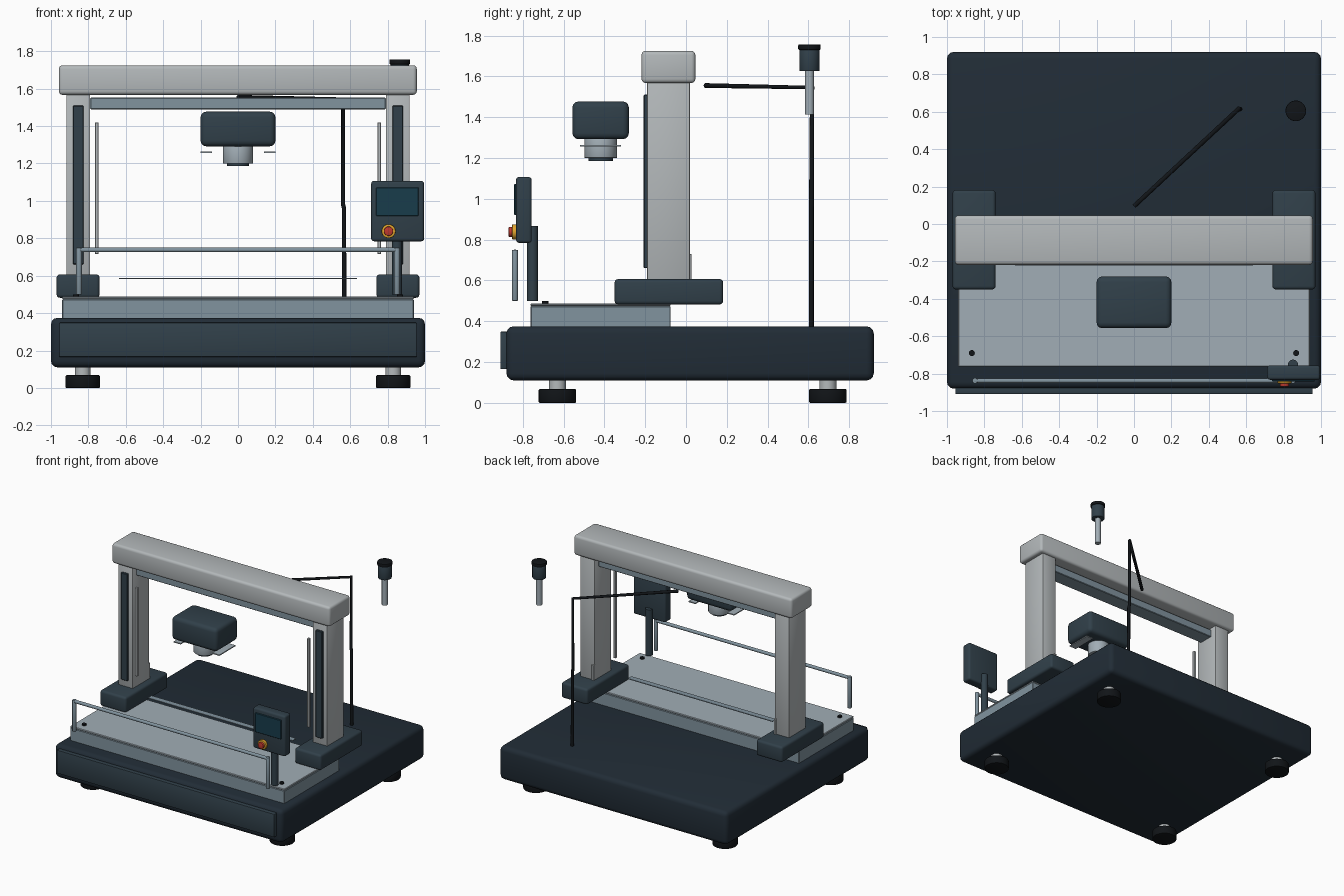
import bpy, bmesh, math
from mathutils import Vector

if "Cube" in bpy.data.objects:
    bpy.data.objects.remove(bpy.data.objects["Cube"])


def mat(name, r, g, b):
    m = bpy.data.materials.new(name)
    m.diffuse_color = (*[(c / 255) ** 2.2 for c in (r, g, b)], 1)
    m.use_nodes = True
    m.node_tree.nodes["Principled BSDF"].inputs["Base Color"].default_value = m.diffuse_color
    return m


DARK = mat("dark_base", 38, 48, 57)
CHAR = mat("charcoal", 52, 66, 75)
BLACK = mat("rubber", 24, 27, 30)
LIGHT = mat("light_grey", 178, 183, 185)
STEEL = mat("blue_steel", 128, 146, 157)
PLATE = mat("plate_grey", 160, 172, 180)
SCREEN = mat("screen_teal", 30, 62, 76)
RED = mat("red", 190, 60, 50)
YELLOW = mat("yellow", 225, 165, 50)


def finish(bm, name, material):
    me = bpy.data.meshes.new(name)
    bm.to_mesh(me)
    bm.free()
    ob = bpy.data.objects.new(name, me)
    bpy.context.collection.objects.link(ob)
    me.materials.append(material)
    bpy.ops.object.select_all(action='DESELECT')
    ob.select_set(True)
    bpy.context.view_layer.objects.active = ob
    bpy.ops.object.shade_smooth_by_angle(angle=math.radians(35))
    return ob


def box(name, x, y, z, material, bevel=0.0, seg=3):
    """Box from (min, max) ranges with rounded edges."""
    bm = bmesh.new()
    bmesh.ops.create_cube(bm, size=1)
    for v in bm.verts:
        v.co = Vector([(r[0] + r[1]) / 2 + c * (r[1] - r[0])
                       for r, c in zip((x, y, z), v.co)])
    if bevel:
        bmesh.ops.bevel(bm, geom=bm.edges[:], offset=bevel, segments=seg,
                        profile=0.5, affect='EDGES')
    return finish(bm, name, material)


def rod(name, a, b, r, material, bevel=0.0, sides=32):
    """Cylinder from point a to point b."""
    a, b = Vector(a), Vector(b)
    bm = bmesh.new()
    bmesh.ops.create_cone(bm, cap_ends=True, segments=sides,
                          radius1=r, radius2=r, depth=(b - a).length)
    if bevel:
        rims = [e for e in bm.edges if abs(e.verts[0].co.z - e.verts[1].co.z) < 1e-5]
        bmesh.ops.bevel(bm, geom=rims, offset=bevel, segments=2,
                        profile=0.5, affect='EDGES')
    q = Vector((0, 0, 1)).rotation_difference(b - a)
    for v in bm.verts:
        v.co = q @ v.co + (a + b) / 2
    return finish(bm, name, material)


def tube(name, points, r, material):
    """Round tube along a polyline."""
    cu = bpy.data.curves.new(name, 'CURVE')
    cu.dimensions = '3D'
    cu.bevel_depth = r
    cu.bevel_resolution = 3
    cu.use_fill_caps = True
    sp = cu.splines.new('POLY')
    sp.points.add(len(points) - 1)
    for p, co in zip(sp.points, points):
        p.co = (*co, 1)
    cu.materials.append(material)
    ob = bpy.data.objects.new(name, cu)
    bpy.context.collection.objects.link(ob)
    return ob


def side(s, lo, hi):
    return tuple(sorted((s * lo, s * hi)))


# base cabinet and front panel
box("base", (-1, 1), (-0.88, 0.92), (0.11, 0.375), DARK, 0.035)
box("front_panel", (-0.955, 0.955), (-0.91, -0.87), (0.165, 0.35), CHAR, 0.006, 2)

# worktable
box("table_body", (-0.94, 0.94), (-0.762, -0.075), (0.37, 0.475), STEEL, 0.004, 1)
box("table_top", (-0.94, 0.94), (-0.762, -0.075), (0.475, 0.488), PLATE, 0.004, 1)

for s, n in ((-1, "left"), (1, "right")):
    # levelling feet
    for y, m in ((-0.63, "front"), (0.695, "back")):
        rod(f"foot_{m}_{n}", (s * .83, y, 0), (s * .83, y, .068), .092, BLACK, .006)
        rod(f"foot_stem_{m}_{n}", (s * .83, y, .06), (s * .83, y, .125), .042, LIGHT)
    # gantry columns
    box(f"column_foot_{n}", side(s, .74, .97), (-.35, .182), (.482, .607), CHAR, .018)
    box(f"column_{n}", side(s, .79, .918), (-.192, .02), (.6, 1.58), LIGHT, .008, 2)
    box(f"column_rail_{n}", side(s, .825, .883), (-.208, -.185), (.66, 1.51), CHAR, .004, 1)
    box(f"light_curtain_{n}", side(s, .745, .765), (-.2, -.18), (.715, 1.42), LIGHT, .003, 1)
    box(f"cable_clip_{n}", side(s, .79, .81), (.01, .028), (.6, .73), LIGHT, .003, 1)
    # table screw
    rod(f"table_screw_{n}", (s * .867, -.69, .48), (s * .867, -.69, .499), .016, BLACK)
    # lamp tab beside the lens
    box(f"lamp_tab_{n}", side(s, .14, .2), (-.52, -.318), (1.256, 1.264), PLATE)

# gantry beam, under-rail, and scan strip
box("beam", (-.958, .956), (-.218, .046), (1.567, 1.725), LIGHT, .02)
box("beam_rail", (-.79, .79), (-.15, -.03), (1.49, 1.552), STEEL, .004, 1)
box("scan_strip", (-.635, .635), (-.222, -.178), (.582, .588), STEEL)

# inspection head and lens
box("camera_head", (-.2, .2), (-.557, -.28), (1.292, 1.477), CHAR, .03)
rod("lens_barrel", (0, -.418, 1.2), (0, -.418, 1.3), .08, PLATE, .004, 48)
rod("lens_tip", (0, -.418, 1.186), (0, -.418, 1.205), .06, CHAR, 0, 48)

# front guard rail
G = -.838
tube("guard_rail", [(-.85, G, .738), (.85, G, .738)], .013, STEEL)
for s, n in ((-1, "left"), (1, "right")):
    rod(f"guard_post_{n}", (s * .85, G, .5), (s * .85, G, .75), .015, STEEL, .003, 20)

# control pendant
rod("pendant_post", (.85, -.752, .5), (.85, -.752, .867), .027, CHAR)
box("pendant_box", (.712, .995), (-.833, -.756), (.784, 1.107), CHAR, .015)
box("pendant_screen", (.738, .966), (-.842, -.825), (.92, 1.072), SCREEN, .003, 1)
rod("stop_collar", (.805, -.825, .838), (.805, -.852, .838), .037, YELLOW, .003)
rod("stop_button", (.805, -.845, .838), (.805, -.869, .838), .025, RED, .004)

# signal beacon
B = (.865, .605)
rod("beacon_pole", (*B, 1.413), (*B, 1.63), .022, PLATE)
rod("beacon_body", (*B, 1.626), (*B, 1.732), .05, CHAR, .004)
rod("beacon_cap", (*B, 1.73), (*B, 1.756), .055, BLACK, .004)

# cable rising from the base, then crossing to the beam
tube("cable", [(.568, .614, .36), (.567, .614, .96), (.562, .615, .98),
               (.562, .618, 1.545), (.0, .095, 1.555)], .012, BLACK)
